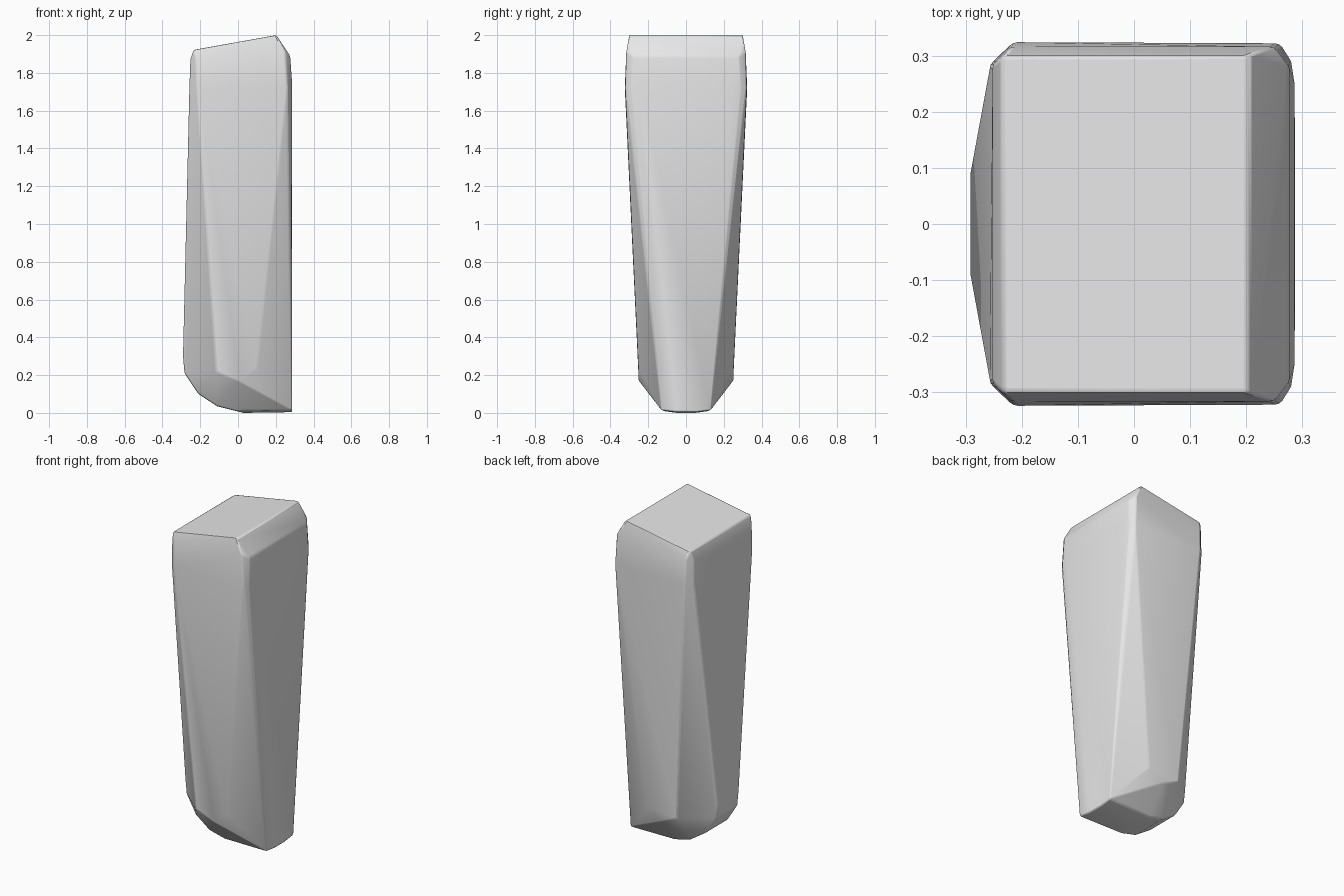
import bpy, bmesh, math

old = bpy.data.objects.get("Cube")
if old:
    bpy.data.objects.remove(old, do_unlink=True)

grey = bpy.data.materials.new("plain_grey")
grey.use_nodes = True
grey.diffuse_color = (0.8, 0.8, 0.8, 1)
grey.node_tree.nodes["Principled BSDF"].inputs["Base Color"].default_value = (0.8, 0.8, 0.8, 1)

# Corner points of one half; the other half is mirrored across y
slanted_top = [(-.235, .30, 1.922), (.203, .30, 2.0)]
shoulder = [(-.252, .285, 1.87), (-.22, .316, 1.87), (.276, .28, 1.89), (.25, .316, 1.91)]
body = [(-.257, .285, 1.73), (-.215, .324, 1.72), (.286, .25, 1.75),
        (.28, .29, 1.72), (.26, .322, 1.72)]
lower_sides = [(-.291, .10, .30), (-.115, .252, .22), (0, .25, .17), (.10, .252, .24)]
foot = [(-.283, .10, .21), (-.21, .11, .10), (-.11, .12, .035), (-.01, .12, .010),
        (.03, .05, 0), (.287, .05, .004), (.287, .13, .014)]

bm = bmesh.new()
for x, y, z in slanted_top + shoulder + body + lower_sides + foot:
    for side in (-1, 1):
        bm.verts.new((x, side * y, z))
hull = bmesh.ops.convex_hull(bm, input=bm.verts[:])
loose = {v for v in hull["geom_interior"] + hull["geom_unused"] if isinstance(v, bmesh.types.BMVert)}
bmesh.ops.delete(bm, geom=list(loose), context='VERTS')
bmesh.ops.dissolve_limit(bm, angle_limit=math.radians(2), verts=bm.verts[:], edges=bm.edges[:])
bmesh.ops.recalc_face_normals(bm, faces=bm.faces[:])

mesh = bpy.data.meshes.new("tapered_block")
bm.to_mesh(mesh)
bm.free()
mesh.materials.append(grey)
block = bpy.data.objects.new("tapered_block", mesh)
bpy.context.collection.objects.link(block)

# Softly worn edges
bevel = block.modifiers.new("worn_edges", 'BEVEL')
bevel.width = 0.008
bevel.segments = 2
bevel.limit_method = 'ANGLE'
bevel.angle_limit = math.radians(22)

bpy.ops.object.select_all(action='DESELECT')
block.select_set(True)
bpy.context.view_layer.objects.active = block
bpy.ops.object.shade_smooth_by_angle(angle=math.radians(30))
